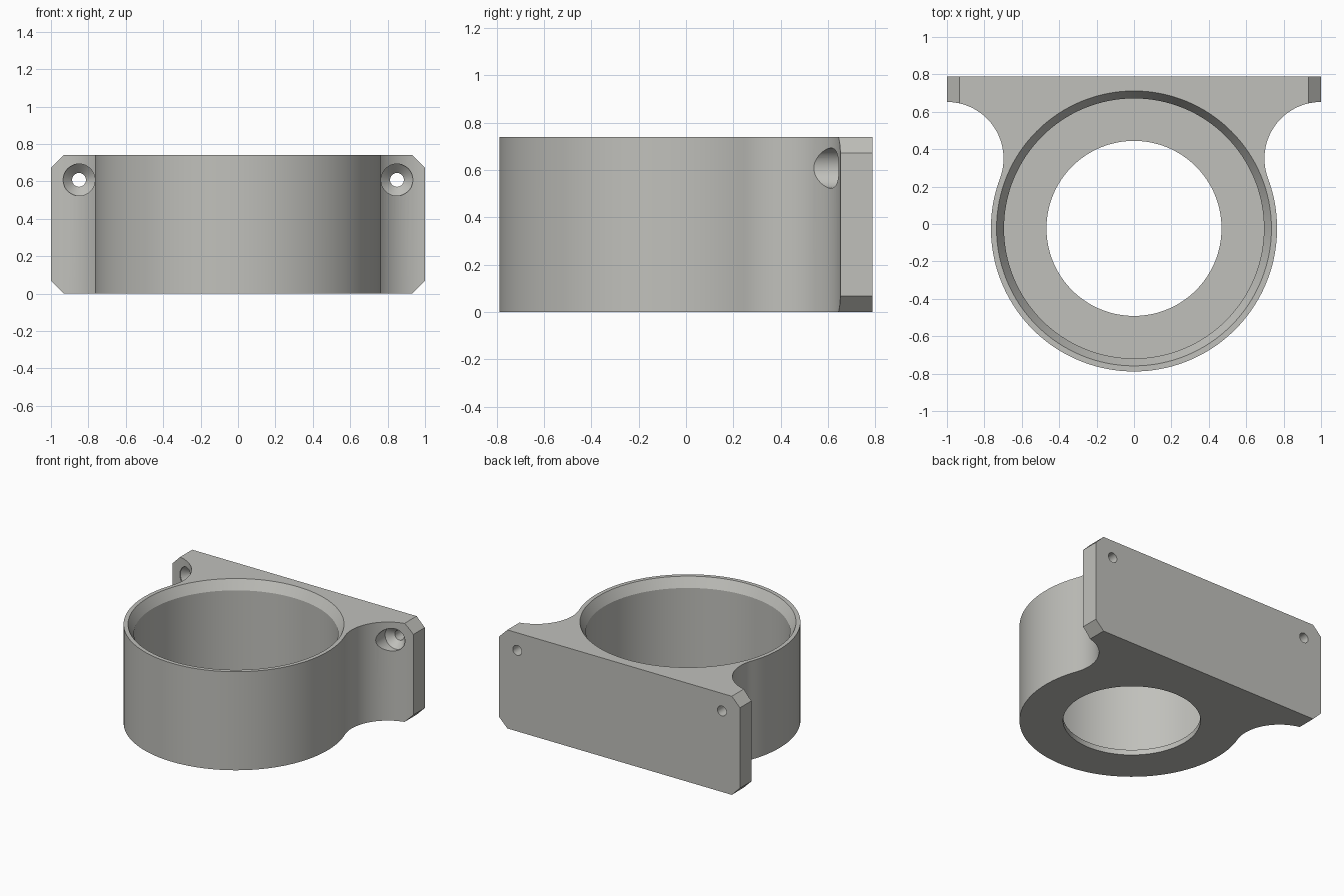
import bpy, bmesh, math
from mathutils import Matrix

if "Cube" in bpy.data.objects:
    bpy.data.objects.remove(bpy.data.objects["Cube"])

H = 0.74            # height
CY = -0.0235        # ring centre in y
R = 0.765           # ring outer radius
BACK = 0.788        # rear face of the mounting plate
FX, FY = 1.0, 0.35  # centre of the concave side fillet
FR = math.hypot(FX, FY - CY) - R

grey = bpy.data.materials.new("warm_grey")
grey.diffuse_color = (0.53, 0.53, 0.50, 1)
grey.use_nodes = True
grey.node_tree.nodes["Principled BSDF"].inputs["Base Color"].default_value = grey.diffuse_color


def make(name, bm):
    bmesh.ops.recalc_face_normals(bm, faces=bm.faces)
    me = bpy.data.meshes.new(name)
    bm.to_mesh(me)
    bm.free()
    me.materials.append(grey)
    ob = bpy.data.objects.new(name, me)
    bpy.context.collection.objects.link(ob)
    return ob


def prism(name, points, direction):
    """Extrude a closed 3D outline."""
    bm = bmesh.new()
    face = bm.faces.new([bm.verts.new(p) for p in points])
    ext = bmesh.ops.extrude_face_region(bm, geom=[face])
    bmesh.ops.translate(bm, vec=direction,
                        verts=[v for v in ext["geom"] if isinstance(v, bmesh.types.BMVert)])
    return make(name, bm)


def lathe(name, profile, matrix, steps):
    """Revolve (radius, height) points around the z axis, then place."""
    bm = bmesh.new()
    rings = []
    for r, z in profile:
        rings.append([bm.verts.new((r * math.cos(a), r * math.sin(a), z))
                      for a in (2 * math.pi * i / steps for i in range(steps))])
    for lo, hi in zip(rings, rings[1:]):
        for i in range(steps):
            j = (i + 1) % steps
            bm.faces.new((lo[i], lo[j], hi[j], hi[i]))
    bm.faces.new(rings[0])
    bm.faces.new(rings[-1])
    bm.transform(matrix)
    return make(name, bm)


def boolean(body, tool, operation):
    mod = body.modifiers.new(tool.name, 'BOOLEAN')
    mod.operation, mod.solver, mod.object = operation, 'EXACT', tool
    bpy.context.view_layer.objects.active = body
    bpy.ops.object.modifier_apply(modifier=mod.name)
    bpy.data.objects.remove(tool, do_unlink=True)


# Right half outline: ring front, tangent concave fillet, plate end
tangent = math.atan2(FY - CY, FX)
half = []
N = 56
for i in range(N + 1):
    a = -math.pi / 2 + (tangent + math.pi / 2) * i / N
    half.append((R * math.cos(a), CY + R * math.sin(a)))
M = 28
for i in range(1, M + 1):
    a = math.pi + tangent + (math.pi / 2 - math.pi - tangent) * i / M
    half.append((FX + FR * math.cos(a), FY + FR * math.sin(a)))
half.append((1.0, BACK))
outline = half + [(-x, y) for x, y in reversed(half[1:])]
bracket = prism("ring_bracket", [(x, y, 0) for x, y in outline], (0, 0, H))

# Clipped corners of the mounting plate
c = 0.068
corners = [(1, c), (1, H - c), (1 - c, H), (c - 1, H),
           (-1, H - c), (-1, c), (c - 1, 0), (1 - c, 0)]
octagon = prism("corner_trim", [(x, -1.2, z) for x, z in corners], (0, 2.4, 0))
boolean(bracket, octagon, 'INTERSECT')

# Stepped bore with a floor lip and a chamfered mouth
bore = lathe("bore", [(0.468, -0.1), (0.468, 0.04), (0.695, 0.04), (0.695, H - 0.07),
                      (0.735, H), (0.735, H + 0.1)],
             Matrix.Translation((0, CY, 0)), 128)
boolean(bracket, bore, 'DIFFERENCE')

# Countersunk screw holes, one at each upper end of the plate
for side in (-1, 1):
    place = Matrix.Translation((side * 0.85, 0, 0.608)) @ Matrix.Rotation(-math.pi / 2, 4, 'X')
    screw = lathe("screw_hole", [(0.085, 0.3), (0.085, 0.652), (0.037, 0.70), (0.037, 0.9)],
                  place, 48)
    boolean(bracket, screw, 'DIFFERENCE')

# Smooth round walls, sharp edges
bpy.ops.object.select_all(action='DESELECT')
bracket.select_set(True)
bpy.context.view_layer.objects.active = bracket
bpy.ops.object.shade_smooth_by_angle(angle=math.radians(25))
